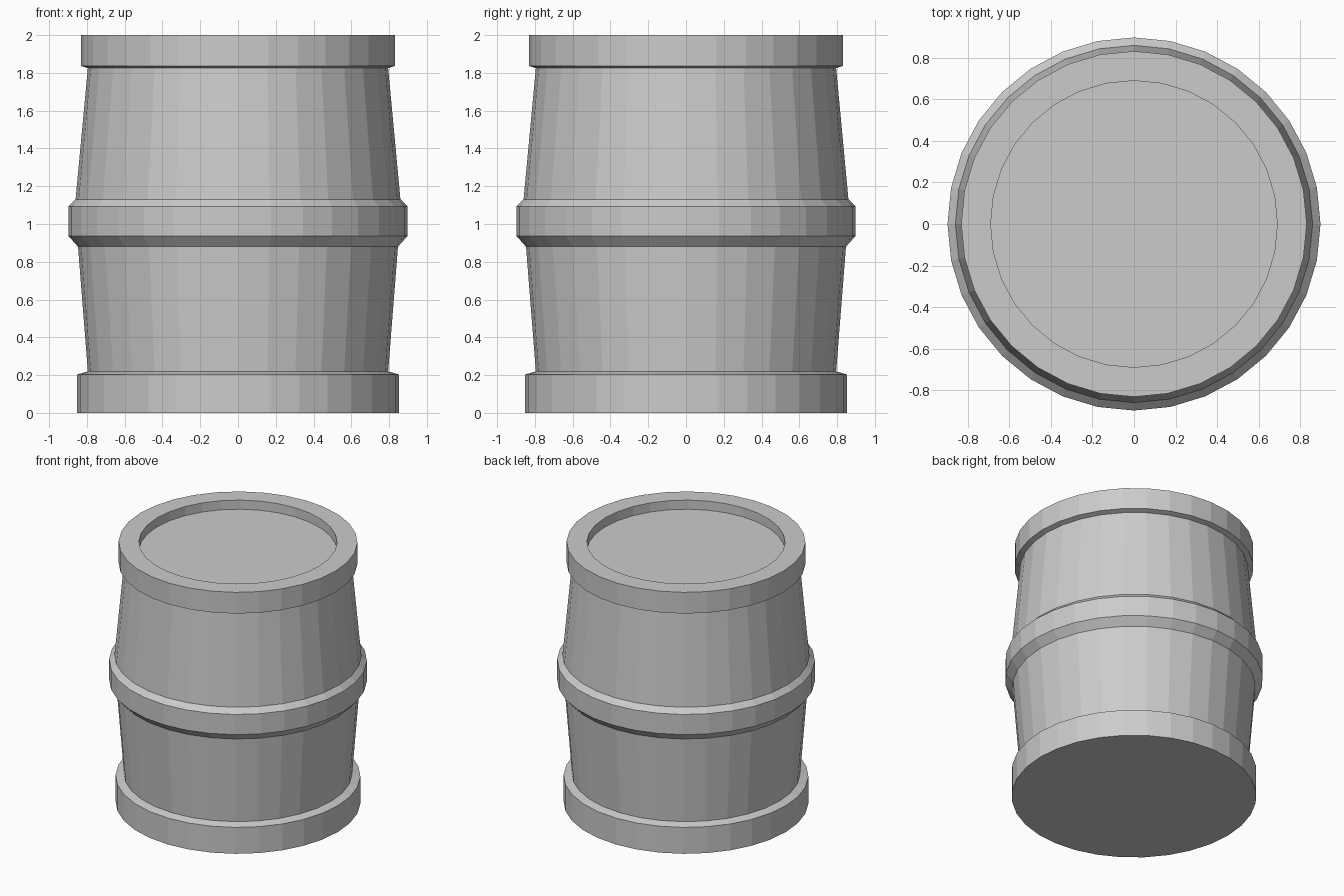
import bpy, bmesh, math

if "Cube" in bpy.data.objects:
    bpy.data.objects.remove(bpy.data.objects["Cube"])

SIDES = 32

# Outline (radius, height) from the base up to the recessed lid
PROFILE = [
    (0.853, 0.0), (0.853, 0.203), (0.795, 0.22),      # bottom hoop
    (0.847, 0.88),                                    # lower staves
    (0.898, 0.937), (0.898, 1.092), (0.86, 1.13),     # middle band
    (0.795, 1.825),                                   # upper staves
    (0.832, 1.837), (0.832, 2.0),                     # top hoop
    (0.69, 2.0), (0.69, 1.93),                        # rim and recess
]


def lathe(name, profile, sides):
    """Revolve a profile around z and cap both ends."""
    bm = bmesh.new()
    rings = []
    for r, z in profile:
        angles = [2 * math.pi * i / sides for i in range(sides)]
        rings.append([bm.verts.new((r * math.cos(a), r * math.sin(a), z)) for a in angles])
    for low, high in zip(rings, rings[1:]):
        for i in range(sides):
            j = (i + 1) % sides
            bm.faces.new((low[i], low[j], high[j], high[i]))
    bm.faces.new(rings[0][::-1])
    bm.faces.new(rings[-1])
    bmesh.ops.recalc_face_normals(bm, faces=bm.faces)
    mesh = bpy.data.meshes.new(name)
    bm.to_mesh(mesh)
    bm.free()
    obj = bpy.data.objects.new(name, mesh)
    bpy.context.collection.objects.link(obj)
    return obj


lathe("barrel", PROFILE, SIDES)
